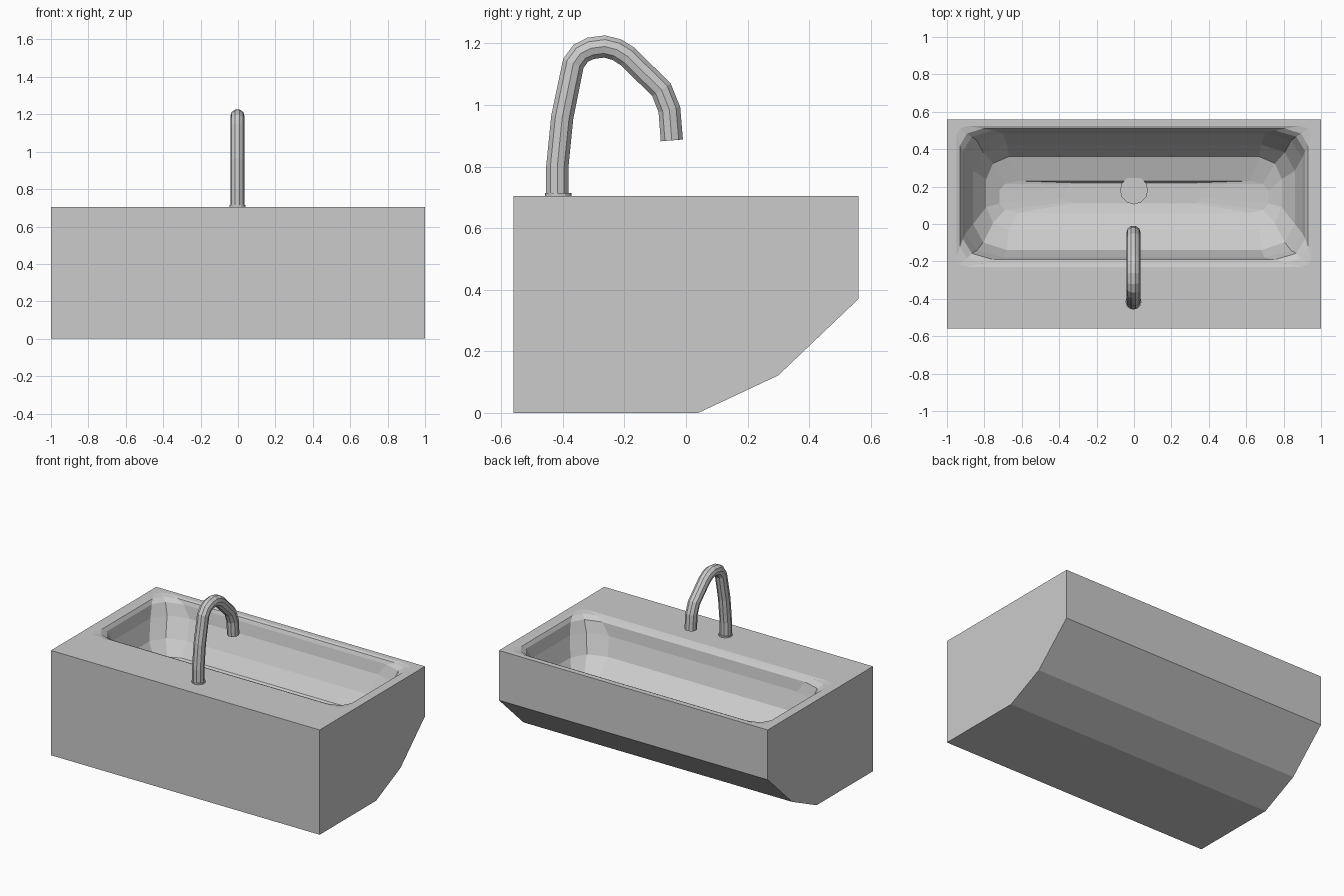
import bpy, bmesh, math

if "Cube" in bpy.data.objects:
    bpy.data.objects.remove(bpy.data.objects["Cube"])

TOP = 0.705


def finish(bm, name):
    bmesh.ops.remove_doubles(bm, verts=bm.verts, dist=0.0005)
    bmesh.ops.recalc_face_normals(bm, faces=bm.faces)
    me = bpy.data.meshes.new(name)
    bm.to_mesh(me)
    bm.free()
    ob = bpy.data.objects.new(name, me)
    bpy.context.collection.objects.link(ob)
    return ob


def rounded_loop(bm, hx, y0, y1, cx, cy, z):
    """Rectangle with three-point rounded corners, 12 vertices."""
    pts = []
    for sx, sy in ((1, 1), (-1, 1), (-1, -1), (1, -1)):
        y = y1 if sy > 0 else y0
        corner = [(sx * hx, y - sy * cy),
                  (sx * (hx - 0.3 * cx), y - sy * 0.3 * cy),
                  (sx * (hx - cx), y)]
        pts += corner if sx * sy > 0 else corner[::-1]
    return [bm.verts.new((x, y, z)) for x, y in pts]


def bridge(bm, a, b):
    n = len(a)
    for i in range(n):
        j = (i + 1) % n
        bm.faces.new((a[i], a[j], b[j], b[i]))


# Basin: extruded side profile whose top sinks into a faceted bowl
bm = bmesh.new()
profile = [(-0.56, TOP), (-0.56, 0), (0.04, 0), (0.30, 0.122), (0.56, 0.37), (0.56, TOP)]
left = [bm.verts.new((-1, y, z)) for y, z in profile]
right = [bm.verts.new((1, y, z)) for y, z in profile]
bm.faces.new(left)
bm.faces.new(right[::-1])
for i in range(len(profile) - 1):
    bm.faces.new((left[i], left[i + 1], right[i + 1], right[i]))

# Bowl levels: half width, front y, back y, corner x, corner y, height
levels = [
    (1.00, -0.56, 0.56, 0.00, 0.00, TOP),
    (0.95, -0.23, 0.525, 0.06, 0.05, TOP),
    (0.93, -0.21, 0.51, 0.12, 0.09, 0.698),
    (0.915, -0.19, 0.50, 0.16, 0.11, 0.675),
    (0.90, -0.18, 0.485, 0.20, 0.13, 0.60),
    (0.86, -0.14, 0.425, 0.18, 0.14, 0.48),
    (0.79, -0.03, 0.36, 0.12, 0.12, 0.39),
    (0.72, 0.06, 0.23, 0.10, 0.05, 0.35),
    (0.36, 0.11, 0.22, 0.04, 0.03, 0.335),
]
loops = [rounded_loop(bm, *lv) for lv in levels]
for a, b in zip(loops, loops[1:]):
    bridge(bm, a, b)
bm.faces.new(loops[-1])
finish(bm, "basin")


def disc(name, radius, depth, loc, sides):
    bpy.ops.mesh.primitive_cylinder_add(vertices=sides, radius=radius, depth=depth, location=loc)
    bpy.context.object.name = name


# Drain cover and tap flange
disc("drain", 0.075, 0.03, (0, 0.18, 0.34), 12)
disc("tap_flange", 0.043, 0.012, (-0.003, -0.415, TOP + 0.003), 12)

# Tap: gooseneck tube along a bent path
path = [(-0.418, 0.70), (-0.418, 0.80), (-0.402, 0.96), (-0.366, 1.135), (-0.342, 1.168),
        (-0.31, 1.184), (-0.265, 1.19), (-0.225, 1.18), (-0.19, 1.158), (-0.08, 1.05),
        (-0.054, 0.985), (-0.046, 0.885)]
cu = bpy.data.curves.new("tap", 'CURVE')
cu.dimensions = '3D'
cu.bevel_depth = 0.038
cu.bevel_resolution = 3
cu.use_fill_caps = True
sp = cu.splines.new('POLY')
sp.points.add(len(path) - 1)
for p, (y, z) in zip(sp.points, path):
    p.co = (-0.003, y, z, 1)
sp.use_smooth = False
bpy.context.collection.objects.link(bpy.data.objects.new("tap", cu))
